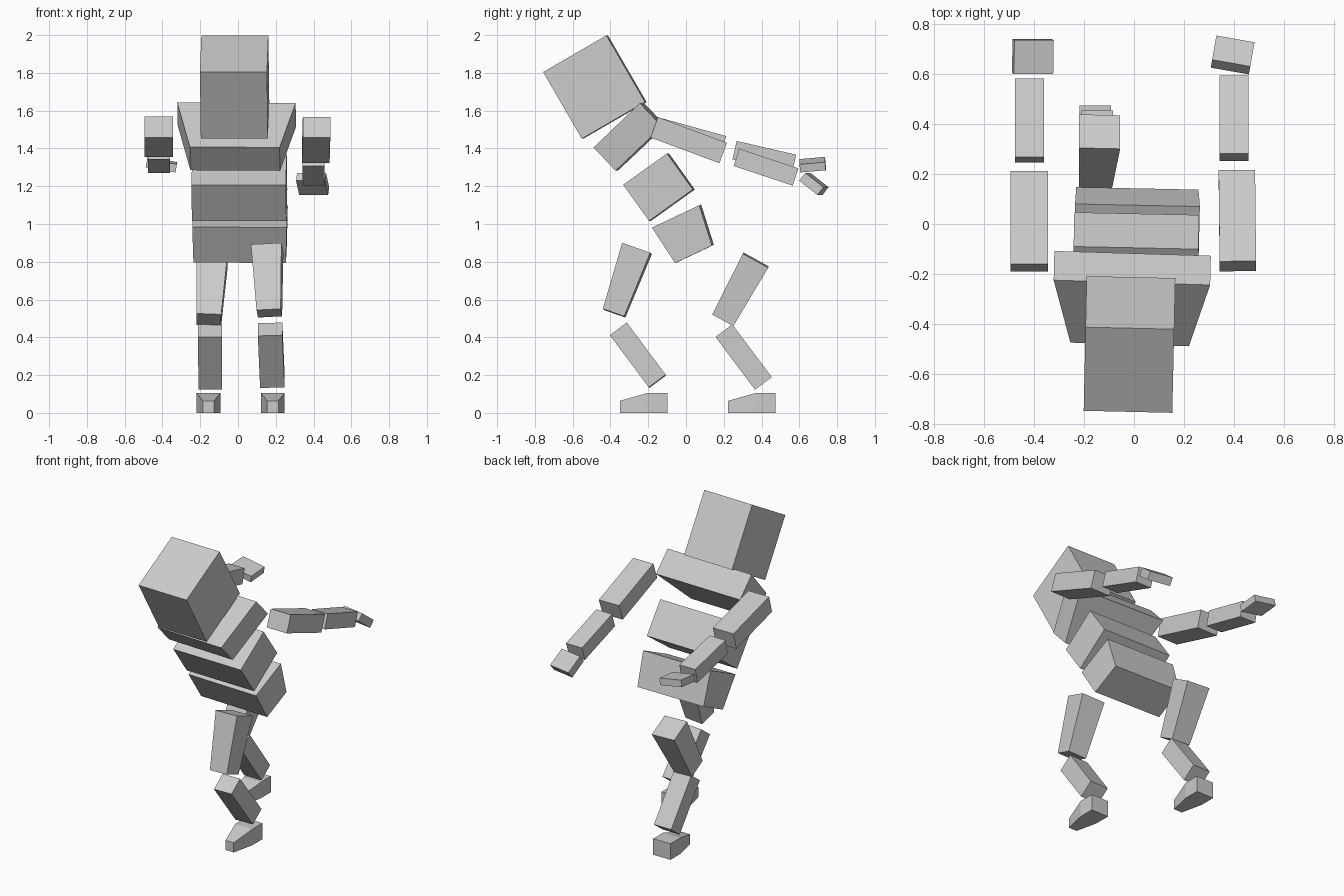
import bpy
import bmesh
from math import radians
from mathutils import Vector, Matrix

cube = bpy.data.objects.get("Cube")
if cube:
    bpy.data.objects.remove(cube, do_unlink=True)

grey = bpy.data.materials.new("plain grey")
grey.use_nodes = True
colour = (0.6, 0.6, 0.6, 1)
grey.diffuse_color = colour
grey.node_tree.nodes["Principled BSDF"].inputs["Base Color"].default_value = colour


def loft(name, rings, spin=None):
    """Skin a closed solid through rings of four points each."""
    bm = bmesh.new()
    loops = [[bm.verts.new(point) for point in ring] for ring in rings]
    for first, second in zip(loops, loops[1:]):
        for i in range(4):
            j = (i + 1) % 4
            bm.faces.new((first[i], first[j], second[j], second[i]))
    bm.faces.new(loops[0])
    bm.faces.new(loops[-1])
    bmesh.ops.recalc_face_normals(bm, faces=bm.faces)
    if spin:
        middle = sum((v.co for v in bm.verts), Vector()) / len(bm.verts)
        bmesh.ops.rotate(bm, verts=bm.verts, cent=middle, matrix=spin)
    mesh = bpy.data.meshes.new(name)
    bm.to_mesh(mesh)
    bm.free()
    mesh.materials.append(grey)
    part = bpy.data.objects.new(name, mesh)
    bpy.context.collection.objects.link(part)


def block(name, start, end, start_size, end_size=None, yaw=0, roll=0):
    """Box running from start to end; sizes are (width in x, thickness)."""
    start, end = Vector(start), Vector(end)
    along = (end - start).normalized()
    thick = along.cross(Vector((1, 0, 0))).normalized()
    side = thick.cross(along)
    rings = []
    for centre, (wide, deep) in ((start, start_size), (end, end_size or start_size)):
        rings.append([centre + side * wide * a / 2 + thick * deep * b / 2
                      for a, b in ((-1, -1), (1, -1), (1, 1), (-1, 1))])
    spin = Matrix.Rotation(radians(yaw), 3, "Z") @ Matrix.Rotation(radians(roll), 3, "Y")
    loft(name, rings, spin)


def foot(name, x, toe):
    """Block heel with a toe that narrows and slopes down."""
    rings = []
    for y, half, top in ((0, 0.03, 0.064), (0.147, 0.063, 0.106), (0.252, 0.063, 0.106)):
        rings.append([(x + half * a, toe + y, top * b)
                      for a, b in ((-1, 0), (1, 0), (1, 1), (-1, 1))])
    loft(name, rings)


# Head and the three separate torso blocks
block("head", (-0.018, -0.65, 1.628), (-0.018, -0.315, 1.822), (0.355, 0.408), yaw=-1.3)
block("chest", (-0.013, -0.424, 1.345), (-0.01, -0.176, 1.58),
      (0.475, 0.17), (0.627, 0.17), yaw=-1.4)
block("belly", (0.007, -0.259, 1.112), (0.007, -0.027, 1.278), (0.5, 0.235), yaw=-1.2)
block("pelvis", (0.012, -0.05, 1.042), (0.01, 0.045, 0.841),
      (0.5, 0.277), (0.49, 0.216), yaw=-1.4)

# Left leg, stepping forward
block("left_thigh", (0.15, -0.26, 0.87), (0.17, -0.38, 0.528),
      (0.162, 0.158), (0.128, 0.12), yaw=-4)
block("left_shin", (0.17, -0.357, 0.443), (0.182, -0.151, 0.167), (0.13, 0.112))
foot("left_foot", 0.184, -0.35)

# Right leg, trailing behind
block("right_thigh", (-0.138, 0.37, 0.809), (-0.155, 0.196, 0.493),
      (0.166, 0.153), (0.132, 0.128))
block("right_shin", (-0.148, 0.201, 0.435), (-0.147, 0.41, 0.156), (0.126, 0.111))
foot("right_foot", -0.156, 0.223)

# Left arm, swept back
block("left_upper_arm", (0.416, -0.169, 1.512), (0.412, 0.196, 1.376), (0.146, 0.115))
block("left_forearm", (0.4, 0.267, 1.353), (0.401, 0.58, 1.249), (0.116, 0.096))
block("left_hand", (0.395, 0.628, 1.25), (0.395, 0.726, 1.174), (0.155, 0.053), yaw=-10)

# Right arm, swept back
block("right_upper_arm", (-0.42, -0.175, 1.513), (-0.42, 0.197, 1.41), (0.15, 0.115))
block("right_forearm", (-0.418, 0.257, 1.391), (-0.418, 0.572, 1.318), (0.116, 0.1))
block("right_hand", (-0.405, 0.603, 1.308), (-0.405, 0.738, 1.32), (0.16, 0.044), roll=10)
